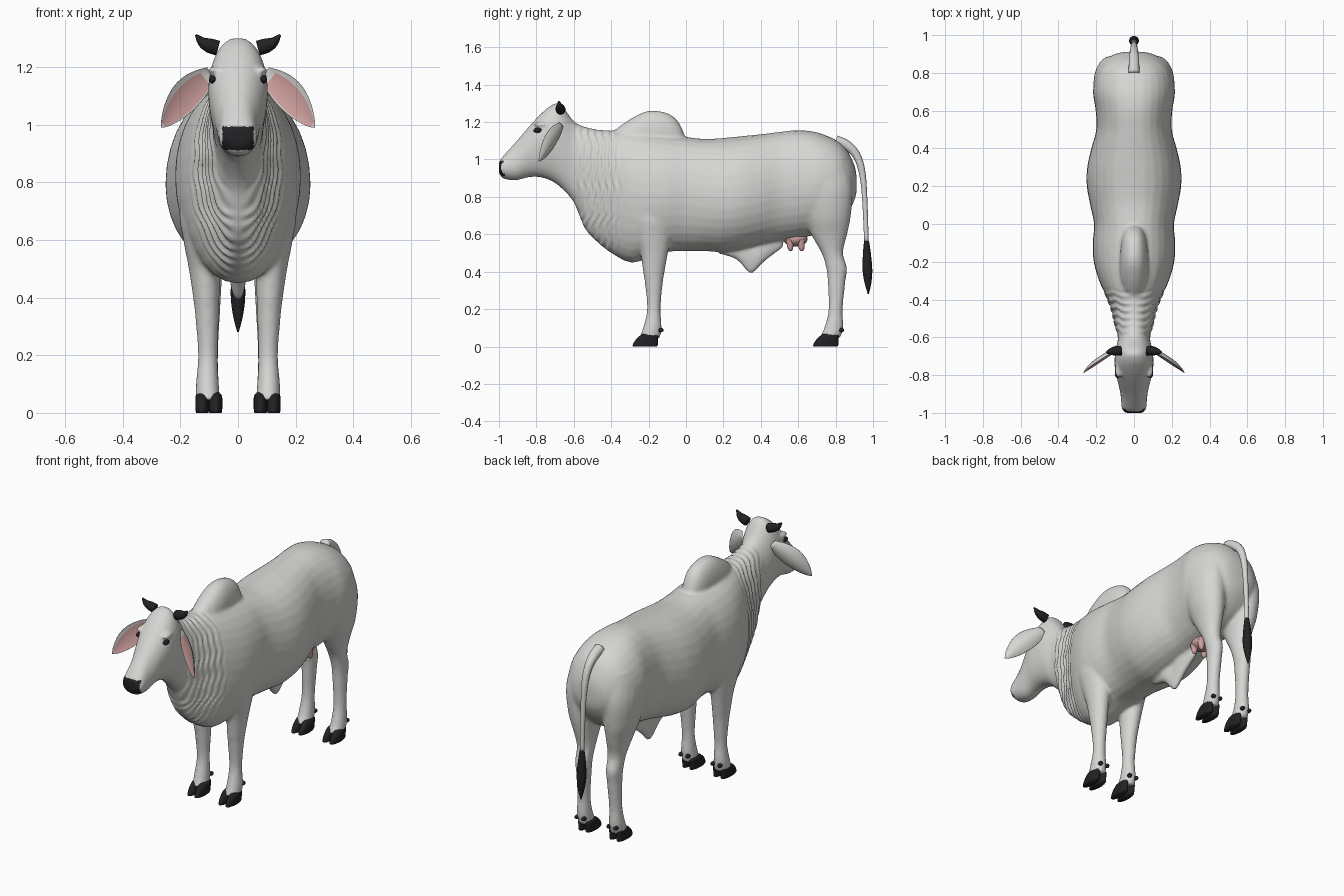
import bpy, bmesh, math
from mathutils import Vector, Matrix

cube = bpy.data.objects.get("Cube")
if cube:
    bpy.data.objects.remove(cube, do_unlink=True)


def material(name, r, g, b):
    m = bpy.data.materials.new(name)
    m.use_nodes = True
    m.diffuse_color = (r, g, b, 1)
    bsdf = next(n for n in m.node_tree.nodes if n.type == 'BSDF_PRINCIPLED')
    bsdf.inputs["Base Color"].default_value = (r, g, b, 1)
    bsdf.inputs["Roughness"].default_value = 0.7
    return m


hide = material("pale_grey_hide", 0.67, 0.67, 0.65)
black = material("black_horn", 0.016, 0.016, 0.018)
pink = material("pink_skin", 0.62, 0.35, 0.34)


def spline(rows, steps=5):
    """Smooth curve through rows of numbers of any length."""
    rows = [Vector(r) for r in rows]
    out = []
    for i in range(len(rows) - 1):
        p0, p1, p2 = rows[max(i - 1, 0)], rows[i], rows[i + 1]
        p3 = rows[min(i + 2, len(rows) - 1)]
        for k in range(steps):
            t = k / steps
            out.append(p1 + (p2 - p0) * (t / 2)
                       + (p0 * 2 - p1 * 5 + p2 * 4 - p3) * (t * t / 2)
                       + (p1 * 3 - p0 - p2 * 3 + p3) * (t ** 3 / 2))
    return out + [rows[-1]]


def circle(n):
    return [(math.cos(2 * math.pi * i / n), math.sin(2 * math.pi * i / n)) for i in range(n)]


def loft(bm, rings):
    loops = [[bm.verts.new(p) for p in ring] for ring in rings]
    n = len(loops[0])
    faces = [bm.faces.new((a[i], a[(i + 1) % n], b[(i + 1) % n], b[i]))
             for a, b in zip(loops, loops[1:]) for i in range(n)]
    faces += [bm.faces.new(loops[0][::-1]), bm.faces.new(loops[-1])]
    bmesh.ops.recalc_face_normals(bm, faces=faces)


def slices(bm, rows):
    """Upright sections: y, top, bottom, half width, height of widest point."""
    rings = []
    for y, top, bot, w, mid in spline(rows):
        rings.append([(w * math.copysign(abs(c) ** 0.88, c), y,
                       mid + s * ((top - mid) if s > 0 else (mid - bot)))
                      for c, s in circle(32)])
    loft(bm, rings)


def column(bm, rows, side=1):
    """Level sections: z, x, y, half width, half depth."""
    loft(bm, [[(side * (x + rx * c), y + ry * s, z) for c, s in circle(20)]
              for z, x, y, rx, ry in spline(rows)])


def tube(bm, rows):
    """Round sections along a path: x, y, z, radius."""
    pts = spline(rows)
    rings = []
    for i, p in enumerate(pts):
        t = (pts[min(i + 1, len(pts) - 1)] - pts[max(i - 1, 0)]).to_3d().normalized()
        ref = Vector((0, 1, 0)) if abs(t.x) > 0.6 else Vector((1, 0, 0))
        u = t.cross(ref).normalized()
        v = t.cross(u)
        rings.append([p.to_3d() + (u * c + v * s) * p[3] for c, s in circle(14)])
    loft(bm, rings)


def ball(bm, centre, radii):
    m = Matrix.Translation(centre) @ Matrix.Diagonal((*radii, 1))
    bmesh.ops.create_uvsphere(bm, u_segments=20, v_segments=12, radius=1, matrix=m)


def make(name, bm, *mats):
    me = bpy.data.meshes.new(name)
    bm.to_mesh(me)
    bm.free()
    for m in mats:
        me.materials.append(m)
    ob = bpy.data.objects.new(name, me)
    bpy.context.collection.objects.link(ob)
    for p in me.polygons:
        p.use_smooth = True
    return ob


# Head, neck and torso
body = bmesh.new()
slices(body, [
    (-1.0, .985, .93, .045, .955), (-.98, 1.015, .9, .064, .955),
    (-.94, 1.06, .89, .068, .96), (-.9, 1.105, .89, .072, .98),
    (-.84, 1.175, .905, .085, 1.05), (-.78, 1.24, .905, .1, 1.1),
    (-.72, 1.29, .885, .103, 1.12), (-.67, 1.295, .85, .098, 1.1),
    (-.6, 1.205, .77, .085, 1.02), (-.54, 1.175, .63, .1, .95),
    (-.47, 1.16, .555, .115, .9), (-.4, 1.155, .5, .14, .86),
    (-.3, 1.15, .45, .185, .83), (-.2, 1.14, .47, .213, .82),
    (-.1, 1.13, .505, .218, .82), (0, 1.12, .51, .212, .82),
    (.1, 1.11, .51, .232, .8), (.2, 1.115, .505, .25, .79), (.3, 1.125, .52, .248, .8),
    (.4, 1.135, .545, .226, .82), (.5, 1.147, .565, .2, .85), (.6, 1.157, .58, .203, .86),
    (.7, 1.145, .6, .217, .87), (.8, 1.105, .65, .2, .87),
    (.86, 1.05, .71, .16, .87), (.9, .97, .78, .1, .87), (.912, .91, .83, .04, .87)])

# Shoulder hump
slices(body, [
    (-.39, 1.15, 1.0, .05, 1.08), (-.3, 1.215, 1.0, .073, 1.1), (-.2, 1.26, 1.0, .076, 1.13),
    (-.1, 1.247, 1.0, .068, 1.13), (-.04, 1.2, 1.0, .052, 1.1), (.0, 1.11, 1.0, .03, 1.05)])

# Belly sheath
slices(body, [
    (.18, .55, .495, .02, .53), (.27, .56, .465, .032, .52), (.33, .56, .4, .03, .5),
    (.36, .57, .395, .028, .5), (.42, .59, .455, .03, .54), (.52, .61, .53, .02, .58)])

# Legs and brows, both sides
for side in (1, -1):
    column(body, [
        (.9, .1, -.18, .08, .12), (.7, .118, -.18, .085, .12), (.6, .12, -.175, .07, .1),
        (.5, .116, -.17, .055, .074), (.4, .11, -.172, .046, .058),
        (.33, .107, -.172, .041, .047), (.2, .105, -.172, .034, .036),
        (.1, .106, -.18, .04, .05), (.045, .104, -.195, .042, .056)], side)
    column(body, [
        (1.0, .1, .72, .09, .14), (.85, .12, .74, .095, .15), (.7, .115, .755, .085, .127),
        (.6, .107, .765, .063, .097), (.5, .1, .782, .047, .058), (.42, .1, .805, .042, .056),
        (.35, .1, .805, .038, .048), (.2, .103, .8, .034, .038),
        (.1, .105, .79, .039, .051), (.045, .103, .768, .042, .056)], side)
    ball(body, (side * .083, -.775, 1.187), (.02, .04, .014))

body_ob = make("body", body, hide, black)

# Blend the joined volumes into one skin
skin = body_ob.modifiers.new("blend", 'REMESH')
skin.mode = 'VOXEL'
skin.voxel_size = 0.009
skin.use_smooth_shade = True
soft = body_ob.modifiers.new("soften", 'SMOOTH')
soft.factor = 0.5
soft.iterations = 7
blended = bpy.data.meshes.new_from_object(
    body_ob.evaluated_get(bpy.context.evaluated_depsgraph_get()))
body_ob.modifiers.clear()
body_ob.data = blended
blended.materials.clear()
for m in (hide, black):
    blended.materials.append(m)

# Loose skin folds on the neck and dewlap
moves = []
for v in blended.vertices:
    x, y, z = v.co
    weight = max(0, 1 - ((y + .47) / .14) ** 2) * min(1, abs(x) / .04)
    lean = .25 * max(0, .85 - z) + .008 * math.sin(z * 23) + .005 * math.sin(z * 51)
    moves.append(v.normal * (weight * .005 * math.sin((y + lean) * 2 * math.pi / .038)))
for v, move in zip(blended.vertices, moves):
    v.co += move

# Dark nose pad
for p in blended.polygons:
    c = p.center
    p.use_smooth = True
    p.material_index = int(c.y < -.968 and .912 < c.z < .992 and abs(c.x) < .054)

# Cloven hooves and dewclaws
for end, y0 in (("front", -.2), ("hind", .765)):
    for name, side in (("left", 1), ("right", -1)):
        bm = bmesh.new()
        for dx in (-.023, .023):
            x = .101 + dx
            column(bm, [(0, x, y0 - .018, .021, .063), (.008, x, y0 - .018, .023, .067),
                        (.035, x, y0 - .01, .024, .06), (.06, x, y0 + .004, .022, .048),
                        (.07, x, y0 + .006, .012, .03)], side)
            ball(bm, (side * (.104 + dx), y0 + .066, .088), (.012, .015, .012))
        make(f"{end}_{name}_hoof", bm, black)

# Horns, eyes and ears
root, tip = Vector((.092, -.668, 1.18)), Vector((.266, -.788, .99))
axis = (tip - root).normalized()
across = Vector((-.5, -.85, .07)).cross(axis).normalized()
inner = axis.cross(across)
for name, side in (("left", 1), ("right", -1)):
    bm = bmesh.new()
    tube(bm, [(side * .07, -.67, 1.265, .026), (side * .1, -.672, 1.274, .025),
              (side * .125, -.676, 1.287, .017), (side * .146, -.68, 1.311, .004)])
    make(name + "_horn", bm, black)

    bm = bmesh.new()
    ball(bm, (side * .088, -.792, 1.156), (.013, .024, .014))
    make(name + "_eye", bm, black)

    bm = bmesh.new()
    rings = []
    for i in range(19):
        u = i / 18
        w = .001 + .056 * max(0, math.sin(math.pi * (.1 + .9 * u))) ** .75
        mid = root.lerp(tip, u) + across * .012 * math.sin(math.pi * u)
        rings.append([mid + across * w * c - inner * w * s * s * (.15 if s > 0 else .42)
                      for c, s in circle(28)])
    loft(bm, rings)
    for f in bm.faces:
        p = f.calc_center_median() - root
        u = p.dot(axis) / (tip - root).length
        v = p.dot(across) - .012 * math.sin(math.pi * u)
        half = .056 * max(0, math.sin(math.pi * (.1 + .9 * u))) ** .75
        front = p.dot(inner) > -.25 * (half - v * v / max(half, .001))
        f.material_index = int(front and .12 < u < .93 and -.9 * half < v < .68 * half)
    if side < 0:
        bmesh.ops.scale(bm, vec=(-1, 1, 1), verts=bm.verts)
        bmesh.ops.reverse_faces(bm, faces=bm.faces)
    make(name + "_ear", bm, hide, pink)

# Tail and tuft
bm = bmesh.new()
tube(bm, [(0, .8, 1.1, .03), (0, .86, 1.075, .027), (0, .91, 1.025, .022),
          (0, .94, .94, .018), (0, .955, .8, .014), (0, .965, .55, .012)])
make("tail", bm, hide)
bm = bmesh.new()
tube(bm, [(0, .965, .565, .013), (0, .967, .5, .021), (0, .97, .41, .026),
          (0, .973, .34, .018), (0, .975, .28, .003)])
make("tail_tuft", bm, black)

# Udder with teats
bm = bmesh.new()
ball(bm, (0, .585, .575), (.06, .065, .04))
for x in (-.035, .035):
    for y in (.555, .615):
        tube(bm, [(x, y, .57, .02), (x, y + .002, .54, .017),
                  (x, y + .004, .52, .013), (x, y + .004, .51, .004)])
make("udder", bm, pink)
